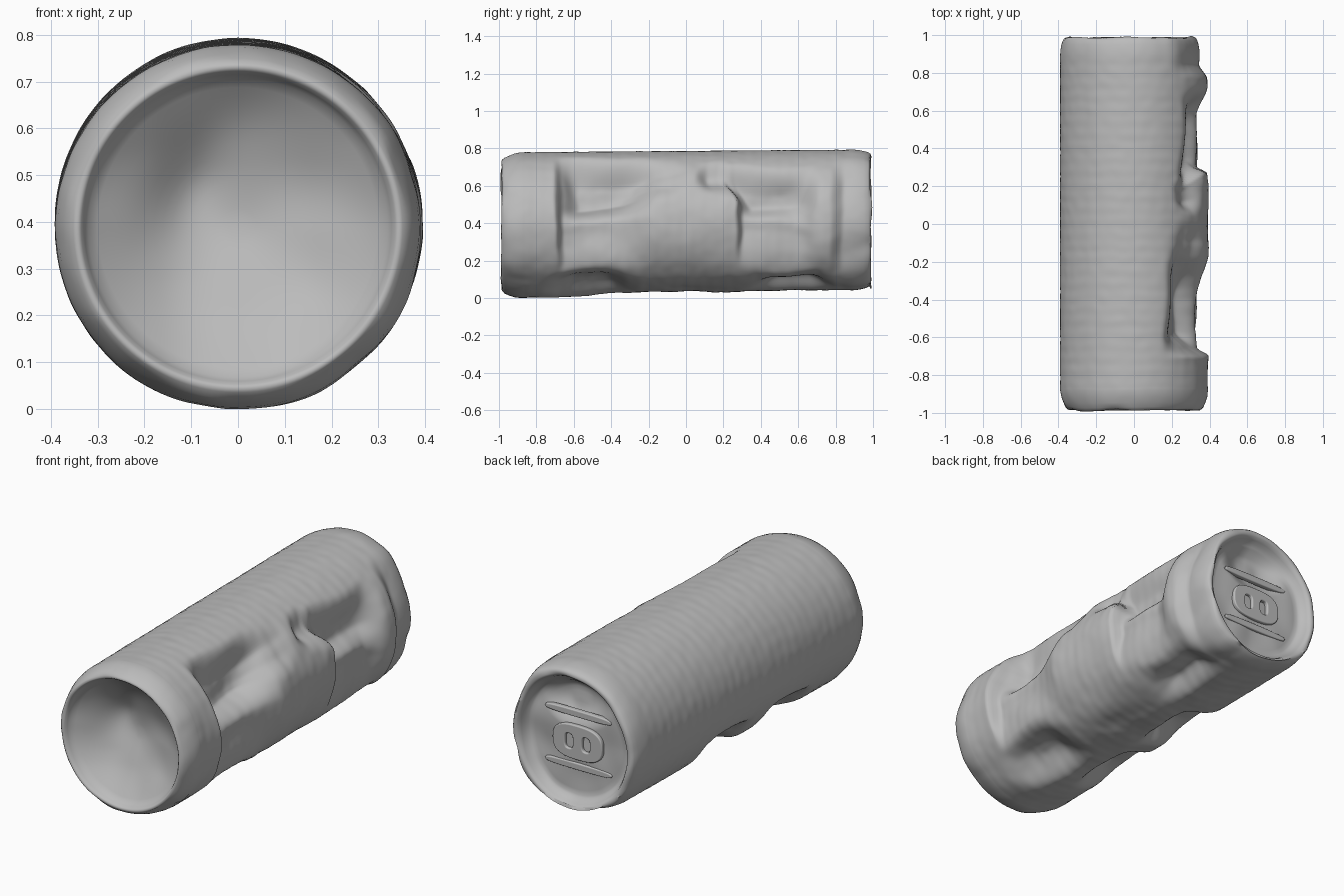
import bpy, bmesh, math
from mathutils import Vector, noise

if "Cube" in bpy.data.objects:
    bpy.data.objects.remove(bpy.data.objects["Cube"])

SEGMENTS = 160

metal = bpy.data.materials.new("Dull grey metal")
metal.use_nodes = True
grey = (0.5, 0.5, 0.5, 1)
metal.diffuse_color = grey
metal.node_tree.nodes["Principled BSDF"].inputs["Base Color"].default_value = grey


def step(a, b, t):
    t = max(0, min(1, (t - a) / (b - a)))
    return t * t * (3 - 2 * t)


def axis_z(y):
    """The can lies slightly tilted, its lid end higher."""
    return 0.395 + 0.008 * y


# Crushed areas: depth, y start, y end, edge widths, angle start, angle end, angle softness
DENTS = [
    (0.065, -0.71, -0.16, 0.05, 0.24, -45, 66, 40),
    (0.10, -0.69, -0.10, 0.12, 0.24, 0, 68, 22),
    (0.03, -0.36, 0.04, 0.16, 0.16, 12, 64, 20),
    (0.06, 0.27, 0.74, 0.04, 0.14, -42, 54, 34),
    (0.06, 0.28, 0.72, 0.08, 0.18, -2, 54, 22),
    (0.05, 0.06, 0.34, 0.12, 0.08, 18, 60, 20),
    (0.045, 0.77, 1.02, 0.08, 0.02, -60, 62, 40),
    (0.07, -0.76, -0.24, 0.20, 0.20, -88, -36, 25),
    (0.07, 0.30, 0.82, 0.20, 0.18, -88, -38, 24),
    (0.13, -0.62, -0.18, 0.16, 0.16, -156, -98, 22),
    (0.12, -0.10, 0.36, 0.16, 0.16, -156, -98, 22),
    (0.03, -0.75, 1.10, 0.40, 0.10, -135, -45, 30),
]


def dent_depth(angle, y):
    p = Vector((math.cos(angle) * 1.5, y * 3, math.sin(angle) * 1.5))
    deg = math.degrees(angle) + 8 * noise.noise(p)
    # Creases lean towards the base as they climb the side
    y += 0.03 * noise.noise(p + Vector((5, 5, 5)))
    if y > 0:
        y += 0.10 * step(15, 45, deg) * step(0.0, 0.2, y) * step(0.7, 0.4, y)
    total = 0
    for depth, y0, y1, w0, w1, a0, a1, soft in DENTS:
        total += (depth * step(y0, y0 + w0, y) * (1 - step(y1 - w1, y1, y))
                  * step(a0, a0 + soft, deg) * (1 - step(a1 - soft, a1, deg)))
    return total


def wall_point(angle, y, radius):
    p = Vector((math.cos(angle), y * 2.5, math.sin(angle)))
    crushed = step(-0.3, 0.8, math.cos(angle + math.radians(40)))
    radius -= dent_depth(angle, y)
    radius += noise.noise(p * 2.4) * 0.009 * crushed
    radius += noise.noise(p * 7) * 0.0015
    # Faint hoops along the wall
    radius += math.sin(y * 95) * 0.0004
    return Vector((radius * math.cos(angle), y + noise.noise(p * 3) * 0.008,
                   axis_z(y) + radius * math.sin(angle)))


def end_point(angle, y, radius):
    x, z = radius * math.cos(angle), radius * math.sin(angle)
    wobble = noise.noise(Vector((x * 6, y * 3, z * 6))) * 0.014
    if y < 0:
        # Uneven hollow in the base, with a valley climbing from its middle
        inside = step(0.33, 0.1, radius)
        valley = math.exp(-((x + 0.10 - 0.3 * (z - 0.1)) / 0.09) ** 2) * step(-0.1, 0.12, z)
        wobble += 0.035 * inside * valley
    elif radius < 0.3:
        # Pressed-in mouth at the top of the lid
        wobble -= 0.05 * step(0.16, 0.04, math.hypot(x * 0.7, z - 0.2))
    # The lid rim is pulled in on its crushed side
    if y > 0.85 and x > 0:
        x *= 0.88
    return Vector((x, y + wobble, axis_z(y) + z))


def finish(ob, angle):
    ob.data.materials.append(metal)
    bpy.ops.object.select_all(action="DESELECT")
    ob.select_set(True)
    bpy.context.view_layer.objects.active = ob
    bpy.ops.object.shade_smooth_by_angle(angle=math.radians(angle))


def lathe(name, profile):
    """Revolve (radius, y) points about the can axis, with crush applied; both ends close."""
    bm = bmesh.new()
    rings = []
    for radius, y in profile:
        place = wall_point if radius > 0.355 else end_point
        rings.append([bm.verts.new(place(2 * math.pi * i / SEGMENTS - math.pi, y, radius))
                      for i in range(SEGMENTS)])
    for a, b in zip(rings, rings[1:]):
        for i in range(SEGMENTS):
            j = (i + 1) % SEGMENTS
            bm.faces.new((a[i], a[j], b[j], b[i]))
    bm.faces.new(rings[0])
    bm.faces.new(rings[-1])
    bmesh.ops.recalc_face_normals(bm, faces=bm.faces)
    mesh = bpy.data.meshes.new(name)
    bm.to_mesh(mesh)
    bm.free()
    ob = bpy.data.objects.new(name, mesh)
    bpy.context.collection.objects.link(ob)
    finish(ob, 75)


# Can body: hollow base, rounded shoulder, long wall, rolled lid rim, sunken lid
profile = [(0.32 * i / 16, -0.82 - 0.13 * (i / 16) ** 1.8) for i in range(1, 17)]
profile += [(0.328, -0.967), (0.335, -0.98), (0.343, -0.987), (0.352, -0.982),
            (0.362, -0.97), (0.374, -0.945), (0.384, -0.915)]
profile += [(0.391, -0.88 + 1.78 * i / 170) for i in range(171)]
profile += [(0.388, 0.925), (0.383, 0.95), (0.377, 0.972), (0.368, 0.984),
            (0.354, 0.988), (0.342, 0.982), (0.332, 0.965), (0.324, 0.945), (0.31, 0.932)]
profile += [(0.30 * (1 - i / 12), 0.925) for i in range(12)]
lathe("can_body", profile)


def lid_plate(name, half_width, half_height, centre, y, thickness, holes=()):
    """Rounded plate facing the back, with optional oval holes."""
    curve = bpy.data.curves.new(name, "CURVE")
    curve.dimensions = "2D"
    curve.fill_mode = "BOTH"
    curve.extrude = thickness / 2
    curve.bevel_depth = 0.006
    outlines = [(0, 0, half_width, half_height)] + [(hx, hz, r, r * 1.5) for hx, hz, r in holes]
    for cx, cz, w, h in outlines:
        spline = curve.splines.new("POLY")
        spline.points.add(31)
        spline.use_cyclic_u = True
        for i, point in enumerate(spline.points):
            t = 2 * math.pi * i / 32
            c, s = math.cos(t), math.sin(t)
            point.co = (cx + w * math.copysign(abs(c) ** 0.7, c),
                        cz + h * math.copysign(abs(s) ** 0.7, s), 0, 1)
    temp = bpy.data.objects.new(name + "_curve", curve)
    bpy.context.collection.objects.link(temp)
    temp.rotation_euler = (math.pi / 2, 0, 0)
    temp.location = (centre[0], y, axis_z(y) + centre[1])
    bpy.context.view_layer.update()
    mesh = bpy.data.meshes.new_from_object(temp.evaluated_get(bpy.context.evaluated_depsgraph_get()))
    mesh.transform(temp.matrix_world)
    bpy.data.objects.remove(temp)
    mesh.materials.clear()
    ob = bpy.data.objects.new(name, mesh)
    bpy.context.collection.objects.link(ob)
    finish(ob, 40)


# Pull tab on the lid, between two pressed ridges
lid_plate("pull_tab", 0.14, 0.085, (-0.02, -0.02), 0.932, 0.012,
          [(-0.05, 0, 0.03), (0.05, 0, 0.03)])
for side, label in ((1, "upper"), (-1, "lower")):
    lid_plate(label + "_lid_ridge", 0.19, 0.012, (-0.02, -0.01 + 0.14 * side), 0.922, 0.016)
